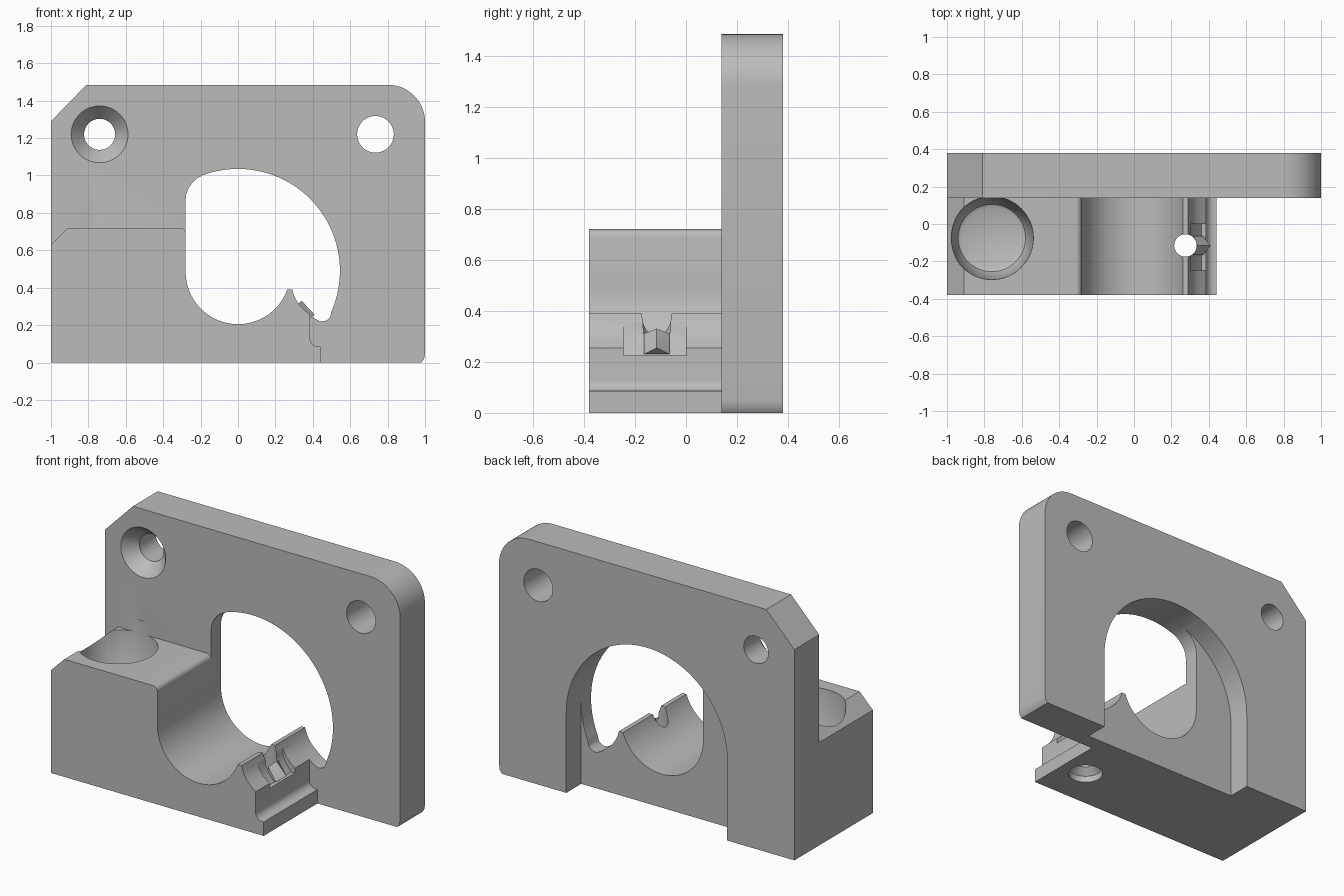
import bpy, bmesh
from math import sin, cos, radians, pi
from mathutils import Matrix

old = bpy.data.objects.get("Cube")
if old:
    bpy.data.objects.remove(old, do_unlink=True)

grey = bpy.data.materials.new("plain_grey")
grey.use_nodes = True
COLOUR = (0.5, 0.5, 0.5, 1)
grey.diffuse_color = COLOUR
grey.node_tree.nodes["Principled BSDF"].inputs["Base Color"].default_value = COLOUR


def finish(bm, name):
    bmesh.ops.recalc_face_normals(bm, faces=bm.faces)
    mesh = bpy.data.meshes.new(name)
    bm.to_mesh(mesh)
    bm.free()
    mesh.materials.append(grey)
    ob = bpy.data.objects.new(name, mesh)
    bpy.context.collection.objects.link(ob)
    return ob


def prism(name, outline, y0, y1):
    """Extrude an x-z outline along y."""
    bm = bmesh.new()
    face = bm.faces.new([bm.verts.new((x, y0, z)) for x, z in outline])
    ext = bmesh.ops.extrude_face_region(bm, geom=[face])
    moved = [v for v in ext["geom"] if isinstance(v, bmesh.types.BMVert)]
    bmesh.ops.translate(bm, verts=moved, vec=(0, y1 - y0, 0))
    return finish(bm, name)


def lathe(name, centre, profile, axis="Z"):
    """Revolve (radius, height) rings about z or y through the centre."""
    bm = bmesh.new()
    n = 64
    rings = []
    for r, h in profile:
        rings.append([bm.verts.new((r * cos(2 * pi * i / n), r * sin(2 * pi * i / n), h))
                      for i in range(n)])
    for a, b in zip(rings, rings[1:]):
        for i in range(n):
            bm.faces.new((a[i], a[(i + 1) % n], b[(i + 1) % n], b[i]))
    bm.faces.new(rings[0])
    bm.faces.new(rings[-1])
    if axis == "Y":
        bm.transform(Matrix.Rotation(radians(-90), 4, "X"))
    bmesh.ops.translate(bm, verts=bm.verts, vec=centre)
    return finish(bm, name)


def arc(cx, cz, r, a0, a1, n):
    return [(cx + r * cos(radians(a0 + (a1 - a0) * i / n)),
             cz + r * sin(radians(a0 + (a1 - a0) * i / n))) for i in range(n + 1)]


def combine(body, tool, operation="DIFFERENCE"):
    tool.hide_render = True
    mod = body.modifiers.new(tool.name, "BOOLEAN")
    mod.operation, mod.solver, mod.object = operation, "EXACT", tool
    bpy.context.view_layer.objects.active = body
    bpy.ops.object.modifier_apply(modifier=mod.name)
    bpy.data.objects.remove(tool, do_unlink=True)


# upright plate with one clipped and one rounded top corner
bracket = prism("bracket", [(-1, 0), (0.98, 0), (0.995, 0.02), (1, 0.05)]
                + arc(0.8, 1.285, 0.2, 0, 90, 20) + [(-0.81, 1.485), (-1, 1.29)], 0.14, 0.38)

# front block with stepped foot on the right
foot = [(-1, 0), (0.44, 0), (0.44, 0.085)] + arc(0.43, 0.13, 0.045, 270, 180, 8)
block = prism("block", foot + [(0.385, 0.5), (-0.28, 0.69)]
              + arc(-0.31, 0.69, 0.03, 0, 90, 6) + [(-0.91, 0.72), (-1, 0.63)], -0.38, 0.2)
combine(bracket, block, "UNION")

# main opening: round cradle, thin lip, trough and large arch
cradle = arc(0, 0.485, 0.28, 180, 340, 40)
lip = [(0.29, 0.39), (0.297, 0.365), (0.31, 0.335), (0.33, 0.305), (0.355, 0.28),
       (0.385, 0.255), (0.41, 0.235)]
trough = arc(0.45, 0.27, 0.05, 235, 335, 8)
arch = arc(0, 0.49, 0.545, -24, 110.5, 48)
corner = [(-0.22, 0.984), (-0.245, 0.96), (-0.265, 0.93), (-0.277, 0.9), (-0.28, 0.87)]
combine(bracket, prism("opening", cradle + lip + trough + arch + corner, -0.6, 0.6))

# arched pocket in the back, open at the bottom
combine(bracket, prism("back_pocket", [(-0.545, -0.1), (0.545, -0.1)]
                       + arc(0, 0.49, 0.545, 0, 180, 64), 0.235, 0.6))

# shallow seat in the lip, with a small pointed tooth
combine(bracket, prism("lip_seat", [(0.3, 0.38), (0.305, 0.315), (0.325, 0.27), (0.36, 0.225),
                                    (0.5, 0.225), (0.5, 0.38)], -0.245, 0.0))
bm = bmesh.new()
for x, y, z in [(0.34, 0, 0.33), (0.41, 0, 0.255), (0.31, 0, 0.24)]:
    bm.verts.new((x, y - 0.115, z))
for side in (-1, 1):
    for x, z in [(0.32, 0.31), (0.37, 0.23), (0.31, 0.24)]:
        bm.verts.new((x, -0.115 + side * 0.05, z))
bmesh.ops.convex_hull(bm, input=bm.verts)
combine(bracket, finish(bm, "tooth"), "UNION")

# vertical screw hole through the lip, wider underneath
combine(bracket, lathe("lip_hole", (0.275, -0.115, 0),
                       [(0.1, -0.1), (0.1, 0.04), (0.06, 0.08), (0.06, 0.6)]))

# round tapered well in the top of the block
combine(bracket, lathe("well", (-0.76, -0.075, 0),
                       [(0.16, 0.42), (0.18, 0.43), (0.195, 0.46), (0.222, 0.7), (0.222, 0.8)]))

# countersunk and plain mounting holes
combine(bracket, lathe("sunk_hole", (-0.74, 0.14, 1.22),
                       [(0.152, -0.05), (0.152, 0), (0.083, 0.08), (0.083, 0.4)], "Y"))
combine(bracket, lathe("plain_hole", (0.735, 0.14, 1.22), [(0.098, -0.1), (0.098, 0.4)], "Y"))

# smooth curves, sharp edges
bpy.ops.object.select_all(action="DESELECT")
bracket.select_set(True)
bpy.context.view_layer.objects.active = bracket
bpy.ops.object.shade_smooth_by_angle(angle=radians(30))
